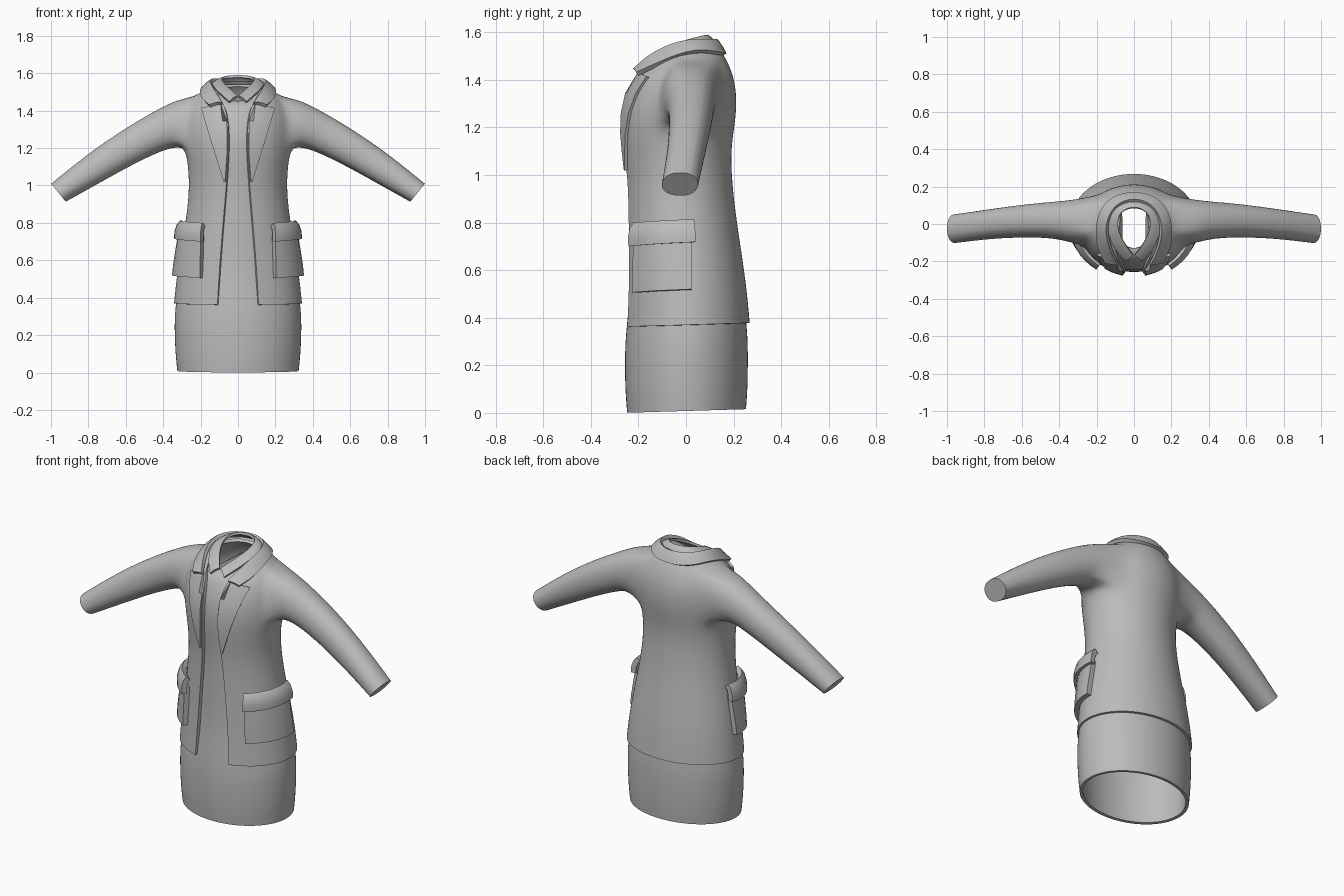
import bpy, bmesh, math
from mathutils import Vector
from mathutils.bvhtree import BVHTree

if "Cube" in bpy.data.objects:
    bpy.data.objects.remove(bpy.data.objects["Cube"])

grey = bpy.data.materials.new("cloth_grey")
grey.diffuse_color = (0.5, 0.5, 0.5, 1)
grey.use_nodes = True
grey.node_tree.nodes["Principled BSDF"].inputs["Base Color"].default_value = grey.diffuse_color

# Torso rings: z, half width, front y, back y, half opening, front drop
RINGS = [(.37, .345, -.26, .27, .110, 0), (.55, .327, -.25, .255, .100, 0),
         (.80, .282, -.25, .215, .080, 0), (.97, .262, -.25, .195, .065, 0),
         (1.1, .268, -.265, .19, .055, 0), (1.2, .285, -.272, .205, .050, 0),
         (1.3, .292, -.265, .217, .050, 0), (1.4, .280, -.23, .207, .062, 0),
         (1.475, .230, -.195, .177, .085, .03), (1.515, .18, -.165, .152, .10, .065),
         (1.54, .140, -.15, .13, .11, .09)]
COLS = 12


def finish(name, bm, thickness, offset, levels=2):
    """Half mesh to mirrored, smoothed, thick cloth."""
    bmesh.ops.recalc_face_normals(bm, faces=bm.faces)
    mesh = bpy.data.meshes.new(name)
    bm.to_mesh(mesh)
    bm.free()
    obj = bpy.data.objects.new(name, mesh)
    bpy.context.collection.objects.link(obj)
    mesh.materials.append(grey)
    mirror = obj.modifiers.new("mirror", 'MIRROR')
    mirror.use_clip = True
    if levels:
        sub = obj.modifiers.new("smooth", 'SUBSURF')
        sub.levels = sub.render_levels = levels
        sub.boundary_smooth = 'PRESERVE_CORNERS'
    thick = obj.modifiers.new("thickness", 'SOLIDIFY')
    thick.thickness, thick.offset = thickness, offset
    bpy.ops.object.select_all(action='DESELECT')
    obj.select_set(True)
    bpy.context.view_layer.objects.active = obj
    bpy.ops.object.convert(target='MESH')
    bpy.ops.object.shade_smooth_by_angle(angle=math.radians(35))
    return obj


def grid(bm, rows, skip=lambda i, j: False):
    vs = [[bm.verts.new(p) for p in row] for row in rows]
    for i in range(len(vs) - 1):
        for j in range(len(vs[0]) - 1):
            if not skip(i, j):
                bm.faces.new((vs[i][j], vs[i][j + 1], vs[i + 1][j + 1], vs[i + 1][j]))
    return vs


def ring(z, rx, yf, yb, gap, drop, inset=0):
    """Half ring from the front opening round to the back centre."""
    start = math.asin(gap / rx)
    out = []
    for j in range(COLS + 1):
        t = start + (math.pi - start) * j / COLS
        c, s = math.cos(t), math.sin(t)
        x = (rx - inset) * s if j < COLS else 0
        y = (yf + yb) / 2 - ((yb - yf) / 2 - inset) * c
        out.append((x, y, z - drop * max(c, 0) ** 2 + (.03 * y if z < .5 else 0)))
    return out


# Jacket: open front, armhole left free for the sleeve
A0, A1, R0, R1 = 4, 9, 5, 8
bm = bmesh.new()
vs = grid(bm, [ring(*r) for r in RINGS], lambda i, j: R0 <= i < R1 and A0 <= j < A1)
loop = ([vs[R0][j] for j in range(A0, A1)] + [vs[i][A1] for i in range(R0, R1)]
        + [vs[R1][j] for j in range(A1, A0, -1)] + [vs[i][A0] for i in range(R1, R0, -1)])
# Sleeve sections: top x, top z, bottom x, bottom z, front y, back y
SLEEVE = [(.325, 1.462, .335, 1.203, -.11, .138), (.45, 1.397, .41, 1.183, -.082, .127),
          (.62, 1.297, .56, 1.112, -.077, .112), (.81, 1.165, .74, 1.012, -.085, .085),
          (1.0, 1.01, .92, .912, -.108, .058)]
n = len(loop)
mid = sum((v.co for v in loop), Vector()) / n
angles = [math.atan2((v.co.z - mid.z) / .14, (v.co.y - mid.y) / .14) for v in loop]
prev = loop
for tx, tz, bx, bz, yf, yb in SLEEVE:
    cur = []
    for a in angles:
        k = math.sin(a) / 2
        cur.append(bm.verts.new(((tx + bx) / 2 + (tx - bx) * k,
                                 (yf + yb) / 2 + (yb - yf) / 2 * math.cos(a),
                                 (tz + bz) / 2 + (tz - bz) * k)))
    for i in range(n):
        bm.faces.new((prev[i], prev[(i + 1) % n], cur[(i + 1) % n], cur[i]))
    prev = cur
cuff = bm.faces.new(prev)
crease = bm.edges.layers.float.new("crease_edge")
for e in cuff.edges:
    e[crease] = 1
jacket = finish("jacket", bm, .018, -1)
bvh = BVHTree.FromObject(jacket, bpy.context.evaluated_depsgraph_get())

# Dress: closed shell just under the jacket, running down to the skirt hem
bm = bmesh.new()
SKIRT = [(.008, .328, -.25, .255, 0, 0), (.10, .338, -.258, .262, 0, 0),
         (.22, .343, -.26, .263, 0, 0), (.34, .342, -.257, .262, 0, 0)]
rows = [ring(*r) for r in SKIRT]
rows += [ring(*r[:4], 0, r[5], .02) for r in RINGS[1:]]
for row in rows:
    row[0] = (0, row[0][1], row[0][2])
grid(bm, rows)
finish("dress", bm, .018, -1)


def project(origin, direction, lift):
    """Point on the jacket, lifted along its normal."""
    origin, direction = Vector(origin), Vector(direction).normalized()
    hit, normal, _, _ = bvh.ray_cast(origin, direction)
    if hit is None:
        hit, normal, _, _ = bvh.find_nearest(origin + direction * .75)
    if normal.dot(direction) > 0:
        normal = -normal
    return hit + normal * lift


# Lapels: z, inner x, outer x
LAPEL = [(1.02, .066, .072), (1.10, .06, .098), (1.18, .055, .122), (1.26, .055, .147),
         (1.34, .060, .170), (1.41, .072, .190)]
bm = bmesh.new()
grid(bm, [[project((a + (b - a) * k / 5, -1, z + (.025 * (1 - k / 5) if z > 1.4 else 0)),
                   (0, 1, 0), .006) for k in range(6)] for z, a, b in LAPEL])
finish("lapel", bm, .014, 0, 0)

# Pockets and flaps wrapped round the hips: z and lift of each row
for name, rows, a0, a1, thick in (
        ("pocket", [(.505, .012), (.56, .014), (.64, .014), (.73, .014)], 43, 94, .032),
        ("pocket_flap", [(.70, .032), (.735, .036), (.77, .03), (.79, .016)], 41, 96, .03)):
    bm = bmesh.new()
    pts = []
    for z, lift in rows:
        row = []
        for k in range(9):
            t = math.radians(a0 + (a1 - a0) * k / 8)
            d = Vector((math.sin(t), -math.cos(t), 0))
            row.append(project(d + Vector((0, 0, z + .012 * k / 8)), -d, lift))
        pts.append(row)
    grid(bm, pts)
    finish(name, bm, thick, 0, 0)


# Collars: bands between an inner and an outer path, front to back
def collar(name, inner, outer, thickness):
    bm = bmesh.new()
    grid(bm, [inner, [(Vector(a) + Vector(b)) / 2 + Vector((0, 0, .006))
                      for a, b in zip(inner, outer)], outer])
    finish(name, bm, thickness, 0)


collar("jacket_collar",
       [(.085, -.215, 1.44), (.115, -.16, 1.495), (.145, -.07, 1.545), (.145, .02, 1.565),
        (.095, .105, 1.565), (0, .135, 1.565)],
       [(.150, -.205, 1.425), (.192, -.13, 1.46), (.200, -.03, 1.505), (.185, .06, 1.525),
        (.120, .145, 1.51), (0, .17, 1.505)], .02)
collar("blouse_collar",
       [(.004, -.165, 1.475), (.055, -.10, 1.52), (.095, -.01, 1.56), (.075, .07, 1.58),
        (0, .095, 1.585)],
       [(.045, -.195, 1.445), (.115, -.12, 1.505), (.145, -.01, 1.545), (.105, .09, 1.56),
        (0, .125, 1.56)], .014)
